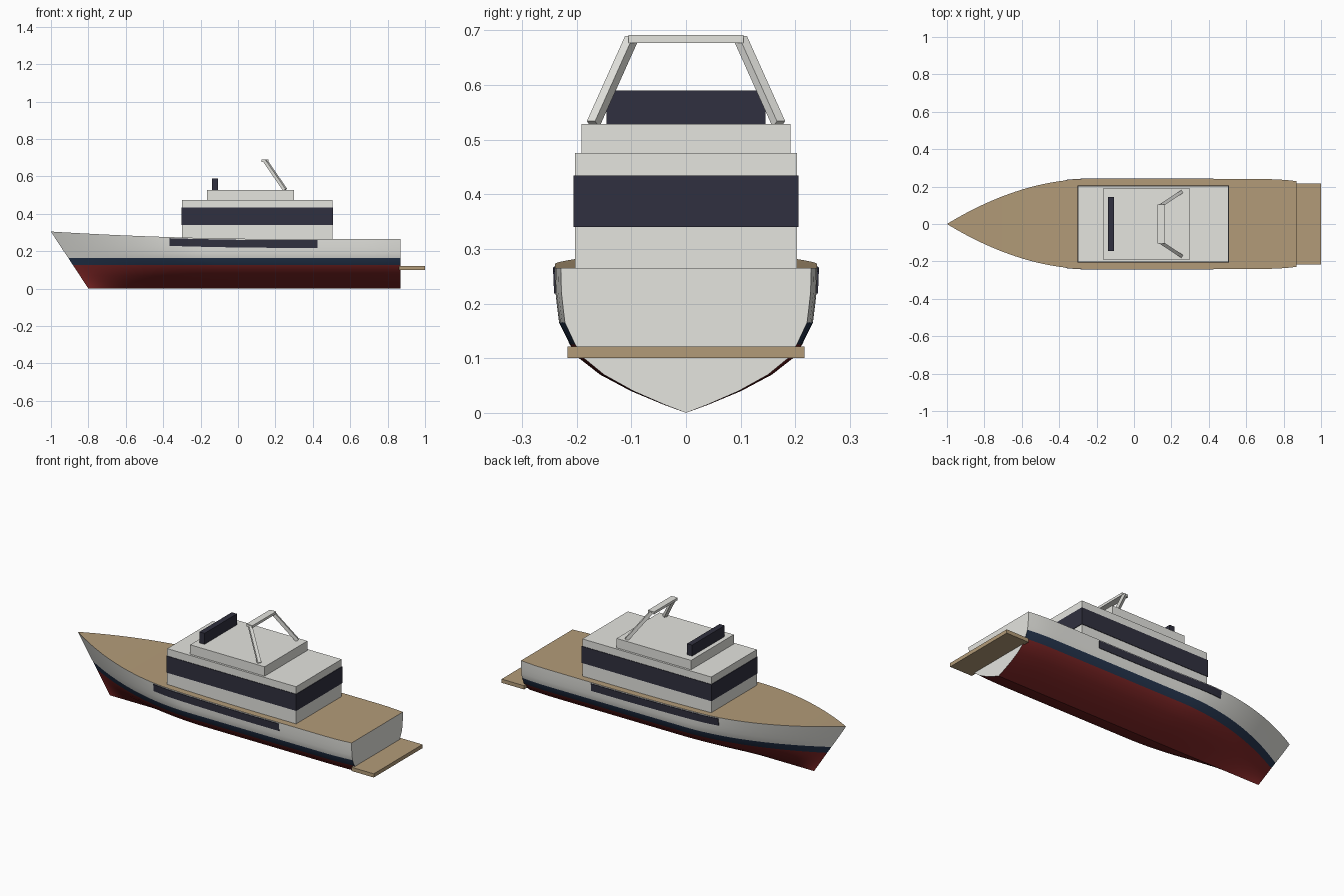
import bpy, bmesh
from mathutils import Vector

if "Cube" in bpy.data.objects:
    bpy.data.objects.remove(bpy.data.objects["Cube"])


def material(name, rgb):
    m = bpy.data.materials.new(name)
    m.diffuse_color = (*rgb, 1)
    m.use_nodes = True
    m.node_tree.nodes["Principled BSDF"].inputs["Base Color"].default_value = m.diffuse_color
    return m


WHITE = material("off_white", (0.78, 0.78, 0.74))
TEAK = material("teak", (0.45, 0.33, 0.19))
NAVY = material("navy_stripe", (0.018, 0.035, 0.075))
RED = material("red_bottom", (0.2, 0.018, 0.018))
GLASS = material("dark_glass", (0.03, 0.03, 0.05))

STERN = 0.87


def finish(name, bm, mats):
    bmesh.ops.recalc_face_normals(bm, faces=bm.faces)
    me = bpy.data.meshes.new(name)
    bm.to_mesh(me)
    bm.free()
    for m in mats:
        me.materials.append(m)
    ob = bpy.data.objects.new(name, me)
    bpy.context.collection.objects.link(ob)
    return ob


def box(name, lo, hi, mat):
    lo, hi = Vector(lo), Vector(hi)
    bm = bmesh.new()
    bmesh.ops.create_cube(bm, size=1)
    for v in bm.verts:
        v.co = (lo + hi) / 2 + v.co * (hi - lo)
    return finish(name, bm, [mat])


def beam(name, a, b, width, mat):
    a, b = Vector(a), Vector(b)
    ob = box(name, (-width / 2, -width / 2, -(b - a).length / 2),
             (width / 2, width / 2, (b - a).length / 2), mat)
    ob.location = (a + b) / 2
    ob.rotation_mode = 'QUATERNION'
    ob.rotation_quaternion = (b - a).to_track_quat('Z', 'Y')
    return ob


# Hull shape rules
def sheer(x):
    return 0.265 + 0.04 * max(0, (0.3 - x) / 1.3) ** 2


def bow_x(z):
    return -0.8 - 0.2 * z / 0.305


def half_width(x, z):
    u = min(1, max(0, (x - bow_x(z)) / 0.75))
    tuck = max(0, (x - 0.7) / (STERN - 0.7))
    return 0.24 * (1 - (1 - u) ** 1.9) - 0.011 * tuck ** 2


# Cross-section rows: height (or share of topsides above the stripe) and fullness
ROWS = [(0, 0), (0.015, 0.17), (0.04, 0.42), (0.07, 0.655), (0.1, 0.815),
        (0.125, 0.885), (0.165, 0.967)]
TOPSIDE = [(0.28, 0.982), (0.55, 0.995), (1, 1)]
STATIONS = 48


def hull_point(row, s):
    if row < len(ROWS):
        z, f = ROWS[row]
        xb = bow_x(z)
        x = xb + s * (STERN - xb)
        zb = z
    else:
        t, f = TOPSIDE[row - len(ROWS)]
        zb = 0.165 + t * (0.305 - 0.165)
        xb = bow_x(zb)
        x = xb + s * (STERN - xb)
        z = 0.165 + t * (sheer(x) - 0.165)
    return x, half_width(x, zb) * f, z


# Hull with deck and transom
bm = bmesh.new()
n_rows = len(ROWS) + len(TOPSIDE)
grid = {}
for side in (-1, 1):
    for r in range(n_rows):
        for i in range(STATIONS + 1):
            x, y, z = hull_point(r, (i / STATIONS) ** 1.25)
            grid[side, r, i] = bm.verts.new((x, side * y, z))
for i in range(STATIONS):
    for side in (-1, 1):
        for r in range(n_rows - 1):
            f = bm.faces.new([grid[side, r, i], grid[side, r, i + 1],
                              grid[side, r + 1, i + 1], grid[side, r + 1, i]])
            f.material_index = 2 if r < 5 else 1 if r == 5 else 0
    top = n_rows - 1
    f = bm.faces.new([grid[-1, top, i], grid[-1, top, i + 1],
                      grid[1, top, i + 1], grid[1, top, i]])
    f.material_index = 3
bm.faces.new([grid[-1, r, STATIONS] for r in range(n_rows)]
             + [grid[1, r, STATIONS] for r in reversed(range(1, n_rows))]
             + [grid[1, 0, STATIONS]])
bmesh.ops.remove_doubles(bm, verts=bm.verts, dist=0.0001)
bmesh.ops.dissolve_degenerate(bm, dist=0.00001, edges=bm.edges)
hull = finish("hull", bm, [WHITE, NAVY, RED, TEAK])
bpy.context.view_layer.objects.active = hull
hull.select_set(True)
bpy.ops.object.shade_smooth_by_angle(angle=0.6)
hull.select_set(False)

# Long hull windows that follow the side
for side, label in ((-1, "front"), (1, "back")):
    bm = bmesh.new()
    rings = []
    for i in range(25):
        x = -0.365 + 0.79 * i / 24
        ring = []
        for drop, f, out in ((0.047, 0.993, 0.003), (0.006, 1, 0.003),
                             (0.006, 1, -0.004), (0.047, 0.993, -0.004)):
            z = sheer(x) - drop
            y = half_width(x, z + 0.03 * (x < -0.2)) * f + out
            ring.append(bm.verts.new((x, side * y, z)))
        rings.append(ring)
    for a, b in zip(rings, rings[1:]):
        for k in range(4):
            bm.faces.new([a[k], b[k], b[(k + 1) % 4], a[(k + 1) % 4]])
    bm.faces.new(rings[0])
    bm.faces.new(rings[-1])
    finish("hull_window_" + label, bm, [GLASS])

# Swim platform
box("swim_platform", (0.86, -0.217, 0.1), (1.0, 0.217, 0.121), TEAK)

# Cabin, window band and upper deck
box("cabin", (-0.3, -0.203, 0.255), (0.505, 0.203, 0.475), WHITE)
box("cabin_window_band", (-0.303, -0.206, 0.34), (0.508, 0.206, 0.434), GLASS)
box("upper_deck", (-0.165, -0.191, 0.47), (0.3, 0.191, 0.528), WHITE)
box("windscreen", (-0.14, -0.145, 0.525), (-0.108, 0.145, 0.59), GLASS)

# Radar arch
for side, label in ((-1, "front"), (1, "back")):
    beam("arch_leg_" + label, (0.252, side * 0.17, 0.528),
         (0.145, side * 0.1, 0.684), 0.018, WHITE)
box("arch_crossbar", (0.126, -0.105, 0.677), (0.164, 0.105, 0.691), WHITE)
